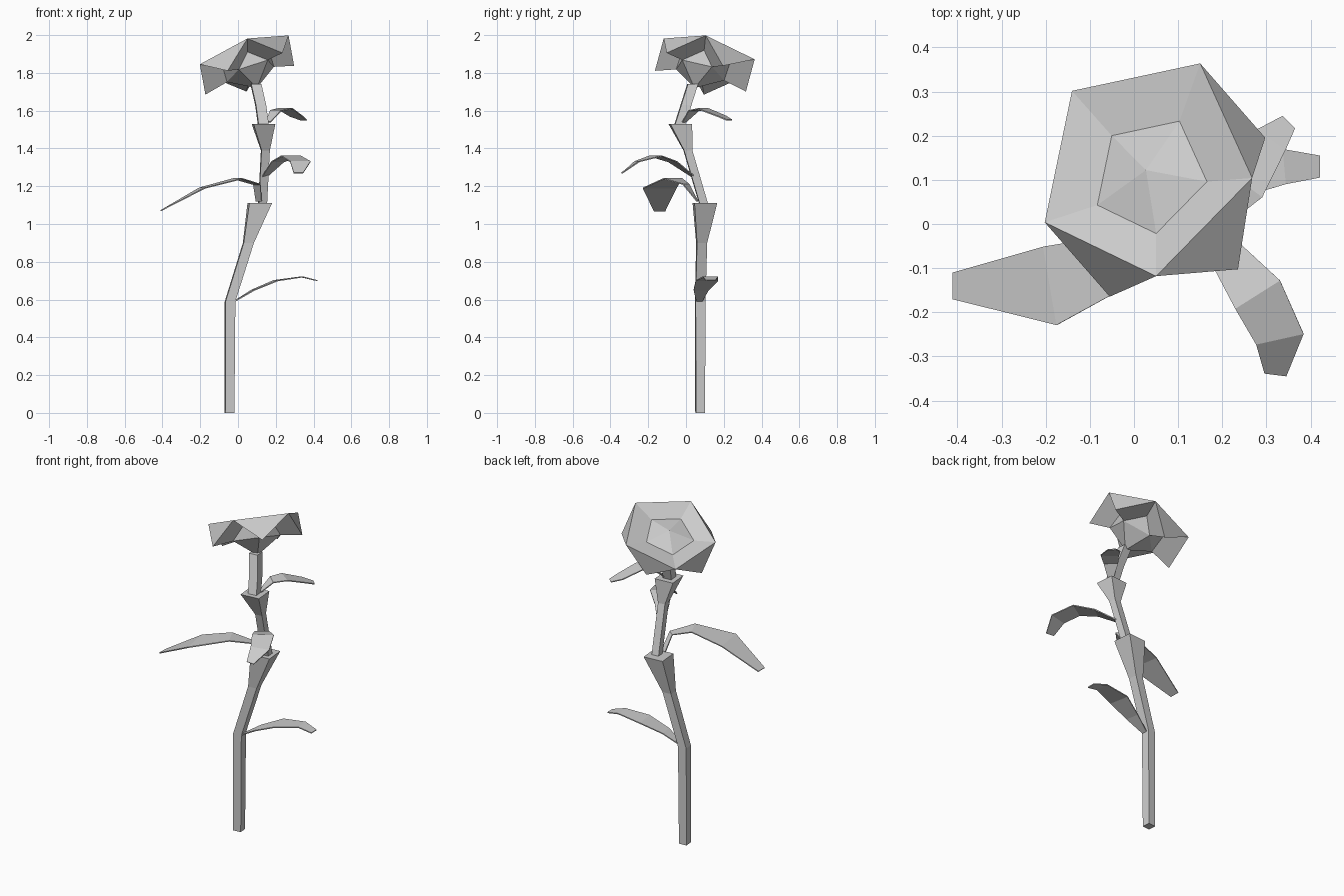
import bpy, bmesh
from math import cos, sin, radians
from mathutils import Vector

default_cube = bpy.data.objects.get("Cube")
if default_cube:
    bpy.data.objects.remove(default_cube, do_unlink=True)

# One plain material for the whole plant
grey = bpy.data.materials.new("light_grey")
grey.use_nodes = True
colour = (0.6, 0.6, 0.6, 1)
grey.diffuse_color = colour
grey.node_tree.nodes["Principled BSDF"].inputs["Base Color"].default_value = colour


def finish(name, bm):
    """Turn a bmesh into a flat shaded object with the shared material."""
    bmesh.ops.recalc_face_normals(bm, faces=bm.faces[:])
    mesh = bpy.data.meshes.new(name)
    bm.to_mesh(mesh)
    bm.free()
    mesh.materials.append(grey)
    obj = bpy.data.objects.new(name, mesh)
    bpy.context.collection.objects.link(obj)
    return obj


def stem(name, stations):
    """Square tube through stations of x, y, z and half width."""
    bm = bmesh.new()
    turn = radians(5)
    previous = None
    for x, y, z, half in stations:
        section = []
        for sx, sy in ((-1, -1), (1, -1), (1, 1), (-1, 1)):
            dx = half * (sx * cos(turn) - sy * sin(turn))
            dy = half * (sx * sin(turn) + sy * cos(turn))
            section.append(bm.verts.new((x + dx, y + dy, z)))
        if previous:
            for k in range(4):
                n = (k + 1) % 4
                bm.faces.new((previous[k], previous[n], section[n], section[k]))
        else:
            bm.faces.new(section)
        previous = section
    bm.faces.new(previous)
    return finish(name, bm)


def leaf(name, stations):
    """Thin bent strip; each station is x, y, z and full width in hundredths."""
    bm = bmesh.new()
    points = [Vector(s[:3]) / 100 for s in stations]
    pairs = []
    for i, station in enumerate(stations):
        ahead = points[min(i + 1, len(points) - 1)] - points[max(i - 1, 0)]
        side = Vector((-ahead.y, ahead.x, 0)).normalized() * station[3] / 200
        pairs.append((bm.verts.new(points[i] + side), bm.verts.new(points[i] - side)))
    for (a, b), (c, d) in zip(pairs, pairs[1:]):
        bm.faces.new((a, b, d, c))
    obj = finish(name, bm)
    thickness = obj.modifiers.new("thickness", "SOLIDIFY")
    thickness.thickness = 0.006
    thickness.offset = 0
    return obj


# Three stem lengths, each of the lower two flaring into a joint
stem("lower_stem", [(-.045, .075, 0, .024), (-.042, .075, .59, .026),
                    (.055, .083, .9, .027), (.115, .1, 1.11, .06)])
stem("middle_stem", [(.13, .095, 1.1, .022), (.145, .01, 1.39, .022),
                     (.135, -.03, 1.53, .058)])
stem("upper_stem", [(.135, -.035, 1.52, .027), (.12, 0, 1.63, .027),
                    (.095, .035, 1.74, .027)])

# Leaves at the joints and the bend
leaf("lower_leaf", [(-2, 7, 59, 3), (8, 8, 65, 8), (20, 11, 70, 12),
                    (34, 13, 72, 8), (42, 13, 70, 5)])
leaf("left_leaf", [(11, 6, 112, 3), (10, 0, 121, 5), (0, -7, 124, 11),
                   (-19, -14, 119, 18), (-41, -14, 107, 6)])
leaf("front_leaf", [(14, 4, 125, 3), (21, -7, 133, 8), (28, -16, 136, 12),
                    (33, -26, 133, 11), (32, -34, 127, 5)])
leaf("upper_leaf", [(16, -1, 154, 3), (20, 4, 160, 8), (25, 9, 161, 10),
                    (31, 19, 157, 8), (35, 23, 155, 4)])

# Flower head: a tilted faceted bud with five petals pushed outward
axis = Vector((-.35, .277, .894)).normalized()
along = Vector((.025, -.246, .085))
along = (along - axis * along.dot(axis)).normalized()
across = axis.cross(along)
bm = bmesh.new()


def ring(centre, radius, phase):
    verts = []
    for k in range(5):
        angle = radians(72 * k + phase)
        offset = (along * cos(angle) + across * sin(angle)) * radius
        verts.append(bm.verts.new(Vector(centre) + offset))
    return verts


rim = ring((.025, .131, 1.895), .265, 0)
bud_top = ring((.037, .11, 1.865), .14, 0)
tips = ring((.07, .068, 1.788), .265, 36)
bud_low = ring((.07, .07, 1.806), .14, 36)
crown = bm.verts.new((.027, .122, 1.9))
base = bm.verts.new((.1, .045, 1.72))
for k in range(5):
    n = (k + 1) % 5
    bm.faces.new((crown, bud_top[k], bud_top[n]))
    bm.faces.new((bud_top[k], rim[k], rim[n], bud_top[n]))
    bm.faces.new((rim[k], tips[k], rim[n]))
    bm.faces.new((rim[k], bud_top[k], bud_low[k], tips[k]))
    bm.faces.new((rim[n], tips[k], bud_low[k], bud_top[n]))
    bm.faces.new((bud_top[n], bud_low[k], bud_low[n]))
    bm.faces.new((bud_low[k], base, bud_low[n]))
finish("flower_head", bm)
